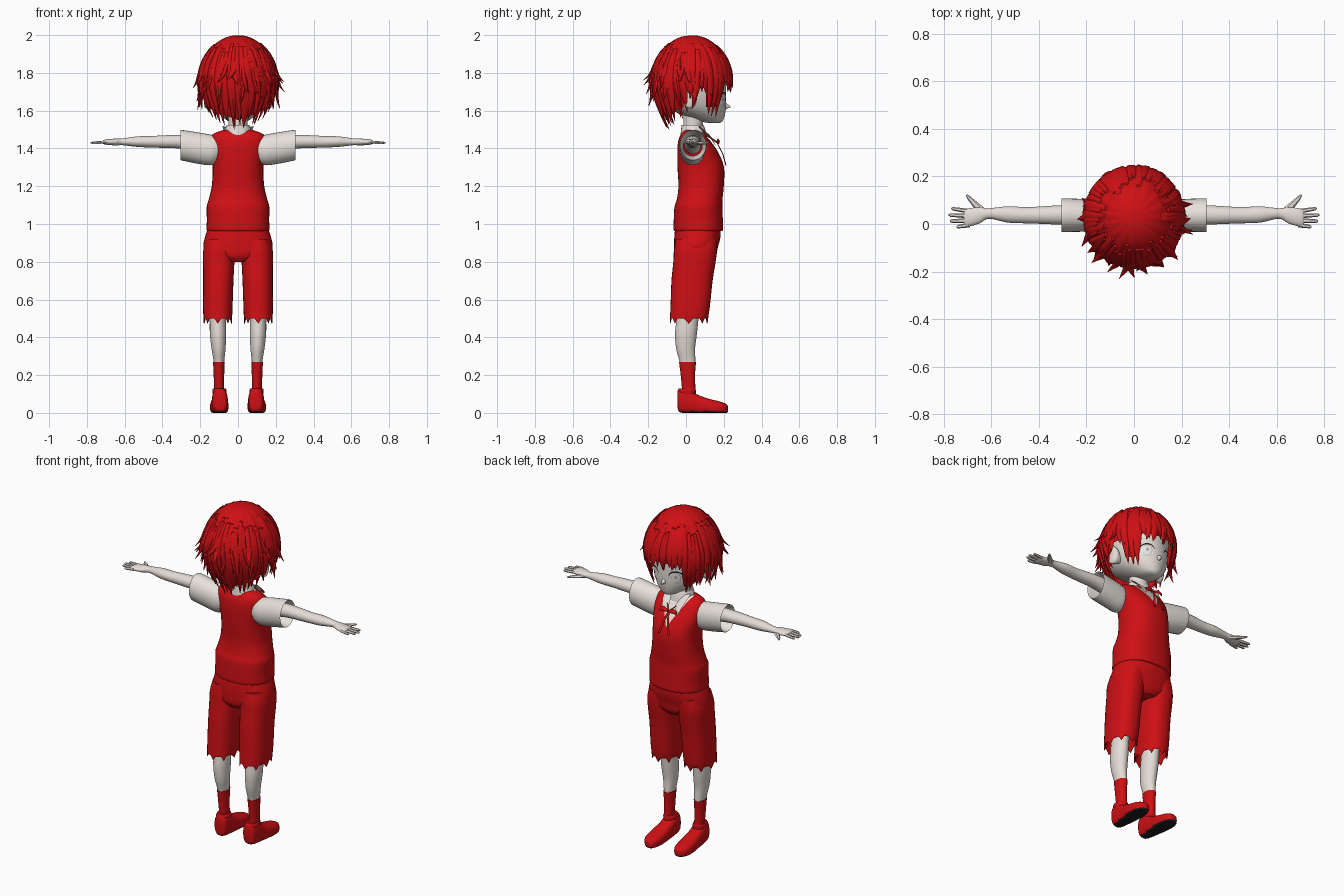
import bpy, bmesh, math, random
from mathutils import Vector
from mathutils.bvhtree import BVHTree

random.seed(4)
if "Cube" in bpy.data.objects:
    bpy.data.objects.remove(bpy.data.objects["Cube"])


def material(name, *rgb):
    m = bpy.data.materials.new(name)
    m.use_nodes = True
    m.diffuse_color = (*rgb, 1)
    bsdf = m.node_tree.nodes["Principled BSDF"]
    bsdf.inputs["Base Color"].default_value = (*rgb, 1)
    bsdf.inputs["Roughness"].default_value = 0.8
    return m


RED = material("red", 0.62, 0.005, 0.007)
SKIN = material("pale skin", 0.78, 0.72, 0.67)
SHIRT = material("off white cloth", 0.8, 0.75, 0.7)
BLACK = material("black", 0.01, 0.01, 0.01)
GREY = material("eye grey", 0.4, 0.38, 0.37)
EYE = material("eye white", 0.85, 0.83, 0.81)


def finish(name, bm, mats, rule=None):
    """Turn a bmesh into a smooth shaded object, colouring faces by a rule."""
    bmesh.ops.recalc_face_normals(bm, faces=bm.faces[:])
    if rule:
        for f in bm.faces:
            f.material_index = rule(f.calc_center_median())
    me = bpy.data.meshes.new(name)
    bm.to_mesh(me)
    bm.free()
    for m in mats:
        me.materials.append(m)
    ob = bpy.data.objects.new(name, me)
    bpy.context.collection.objects.link(ob)
    return ob


def spline(rows, n):
    """Catmull-Rom resampling of station rows."""
    out = []
    for i in range(len(rows) - 1):
        a, b, c, d = (rows[max(0, min(len(rows) - 1, i + k))] for k in (-1, 0, 1, 2))
        for j in range(n):
            t = j / n
            out.append([q + 0.5 * t * (r - p + t * (2*p - 5*q + 4*r - s + t * (3*(q - r) + s - p)))
                        for p, q, r, s in zip(a, b, c, d)])
    return out + [list(rows[-1])]


def bridge(bm, rings, caps=True):
    n = len(rings[0])
    for a, b in zip(rings, rings[1:]):
        for i in range(n):
            bm.faces.new((a[i], a[(i + 1) % n], b[(i + 1) % n], b[i]))
    if caps:
        bm.faces.new(rings[0])
        bm.faces.new(rings[-1])


def loft(rows, axis="z", segs=28, n=4, side=1, caps=True, power=1.0, floor=None, tweak=None):
    """Elliptic sections; rows hold position, two centres and two radii."""
    bm, rings = bmesh.new(), []
    for k, (t, c1, c2, r1, r2) in enumerate(spline(rows, n)):
        ring = []
        for i in range(segs):
            a = math.tau * i / segs
            ca, sa = math.cos(a), math.sin(a)
            u = c1 + r1 * math.copysign(abs(ca) ** power, ca)
            v = c2 + r2 * math.copysign(abs(sa) ** power, sa)
            x, y, z = {"z": (u, v, t), "x": (t, u, v), "y": (u, t, v)}[axis]
            if floor is not None:
                z = max(z, floor)
            if tweak:
                z += tweak(i, z)
            ring.append(bm.verts.new((x * side, y, z)))
        rings.append(ring)
    bridge(bm, rings, caps)
    return bm


def ribbon(bm, pts, widths, thick, across, out):
    """Tapered strip with a six sided section."""
    rings = []
    for p, w in zip(pts, widths):
        h = thick * min(1, w / max(widths) + 0.1)
        rings.append([bm.verts.new(p + across * w * math.cos(i * math.pi / 3)
                                   + out * h * math.sin(i * math.pi / 3)) for i in range(6)])
    bridge(bm, rings)


# Head and neck
head_bm = loft([(1.535, 0, .15, .02, .03), (1.55, 0, .125, .06, .072), (1.6, 0, .07, .115, .14),
                (1.66, 0, .035, .145, .178), (1.72, 0, .03, .155, .182), (1.8, 0, .03, .16, .18),
                (1.88, 0, .03, .13, .14), (1.93, 0, .03, .06, .07)], segs=40)
face = BVHTree.FromBMesh(head_bm)
finish("head", head_bm, [SKIN])
finish("neck", loft([(1.44, 0, .025, .06, .055), (1.5, 0, .035, .05, .05), (1.62, 0, .045, .055, .06)]), [SKIN])
finish("nose", loft([(.19, 0, 1.628, .02, .028), (.215, 0, 1.624, .011, .014), (.236, 0, 1.62, .003, .003)],
                    "y", segs=12), [SKIN])


def patch(name, shape, nu, nv, mat, lift):
    """Thin plate laid on the face; shape maps u, v to x, z."""
    bm, grid = bmesh.new(), []
    for j in range(nv + 1):
        row = []
        for i in range(nu + 1):
            x, z = shape(i / nu, j / nv)
            hit = face.ray_cast(Vector((x, 1, z)), Vector((0, -1, 0)))[0]
            row.append(bm.verts.new((x, hit.y + lift, z)))
        grid.append(row)
    for a, b in zip(grid, grid[1:]):
        for i in range(nu):
            bm.faces.new((a[i], b[i], b[i + 1], a[i + 1]))
    bmesh.ops.remove_doubles(bm, verts=bm.verts[:], dist=1e-5)
    finish(name, bm, [mat])


def disc(cx, cz, rx, rz):
    return lambda u, v: (cx + rx * v * math.cos(math.tau * u), cz + rz * v * math.sin(math.tau * u))


def arc(cx, cz, rx, rz, a0, a1, thick):
    def shape(u, v):
        a = math.radians(a0 + (a1 - a0) * u)
        k = 1 + thick * v * (0.3 + math.sin(math.pi * u))
        return cx + rx * k * math.cos(a), cz + rz * k * math.sin(a)
    return shape


# Eyes, lashes, mouth and ears
for s, tag in ((1, "left"), (-1, "right")):
    x = s * .068
    patch(tag + "_eye_white", disc(x, 1.657, .034, .034), 20, 4, EYE, .002)
    patch(tag + "_iris_ring", arc(x, 1.657, .021, .028, 0, 360, .1), 24, 1, GREY, .004)
    patch(tag + "_pupil", disc(x, 1.66, .007, .01), 12, 1, GREY, .004)
    patch(tag + "_upper_lash", arc(x, 1.657, .035, .033, 15, 165, .2), 16, 1, BLACK, .005)
    patch(tag + "_lower_lash", arc(x, 1.657, .034, .034, 230, 310, .05), 8, 1, GREY, .004)
    finish(tag + "_ear", loft([(.13, .03, 1.655, .02, .035), (.16, .022, 1.662, .033, .052),
                               (.176, .015, 1.668, .03, .05), (.18, .015, 1.668, .015, .03)],
                              "x", segs=16, side=s), [SKIN])
patch("mouth", arc(0, 1.6, .018, .012, 215, 325, .15), 8, 1, GREY, .002)


# Hair cap with a scalloped hairline
def hair_radius(z):
    if z > 1.76:
        return math.sqrt(max(0, 1 - ((z - 1.76) / .24) ** 2))
    return 1 - .5 * ((1.76 - z) / .26) ** 1.6


def hairline(a):
    d = abs(math.degrees((a + math.pi) % math.tau - math.pi))
    if d < 38:
        return 1.705
    if d < 66:
        return 1.58
    if d < 102:
        return 1.68
    return 1.58 - .07 * (d - 102) / 78


def scalp(a, z, grow=1.0, push=0.0):
    r = hair_radius(z) * grow
    return Vector(((.2 * r + push) * math.sin(a), .03 + (.205 * r + push) * math.cos(a), z))


bm, rings, count = bmesh.new(), [], 96
for j in range(1, 17):
    ring = []
    for i in range(count):
        a = math.tau * i / count
        z = 2 - (2 - hairline(a) - .04) * (j / 16) ** 1.7
        ring.append(bm.verts.new(scalp(a, z, 1 + .018 * math.sin(16 * a + 2 * j / 16))))
    rings.append(ring)
bridge(bm, rings, False)
bm.faces.new(rings[0])
finish("hair_cap", bm, [RED])


def lock(bm, a, top, end, width, flare, sway):
    """One pointed hair lock running down the scalp."""
    pts, widths = [], []
    for k in range(11):
        t = k / 10
        pts.append(scalp(a + sway * t * t, top + (end - top) * t, 1.0, .004 + flare * t ** 4))
        widths.append(width * (.35 + .65 * min(1, t * 2)) * (1 - t ** 3) + .001)
    out = Vector((math.sin(a), math.cos(a), 0))
    ribbon(bm, pts, widths, .011, Vector((math.cos(a), -math.sin(a), 0)), out)


bm = bmesh.new()
for i in range(54):
    a = math.tau * (i + random.uniform(-.3, .3)) / 54
    lock(bm, a, random.uniform(1.9, 1.96), hairline(a) + random.uniform(-.02, .025),
         random.uniform(.022, .032), random.uniform(.0, .022), random.uniform(-.15, .15))
finish("hair_locks", bm, [RED])

# Loose tips flicking out at the sides and back
bm = bmesh.new()
for i in range(30):
    a = math.radians(72 + 216 * (i + random.uniform(0, .6)) / 30)
    end = random.uniform(1.6, 1.76)
    lock(bm, a, 1.88, end, random.uniform(.016, .024), random.uniform(.03, .06), random.uniform(-.2, .2))
finish("hair_flicks", bm, [RED])

# Vest with a V neck showing the shirt
bm = loft([(.962, 0, .065, .158, .124), (.972, 0, .065, .167, .131), (1.02, 0, .065, .165, .13),
           (1.09, 0, .066, .166, .127), (1.13, 0, .072, .155, .121), (1.2, 0, .08, .139, .12),
           (1.3, 0, .078, .134, .123), (1.38, 0, .062, .146, .108), (1.44, 0, .044, .15, .085),
           (1.475, 0, .035, .135, .062), (1.497, 0, .03, .08, .04)], segs=40, power=.85)
cuts = [((0, 0, 1.34), (-.14, 0, .075)), ((0, 0, 1.34), (.14, 0, .075)), ((0, .04, 0), (0, 1, 0))]
for co, no in cuts:
    bmesh.ops.bisect_plane(bm, geom=bm.verts[:] + bm.edges[:] + bm.faces[:], plane_co=co, plane_no=no)
finish("vest", bm, [RED, SHIRT], lambda c: int(c.y > .04 and c.z - 1.34 > 1.867 * abs(c.x)))

# Shirt collar and neck ribbon
finish("shirt_collar", loft([(1.465, 0, .04, .085, .07), (1.5, 0, .038, .07, .064), (1.525, 0, .035, .06, .058)],
                            caps=False), [SHIRT])
flaps, bow = bmesh.new(), bmesh.new()
for s in (1, -1):
    out = Vector((0, .8, .6))
    ribbon(flaps, [Vector((s * .06, .075, 1.51)), Vector((s * .045, .125, 1.465)), Vector((s * .05, .158, 1.415))],
           [.025, .03, .004], .004, Vector((s * .9, -.25, .35)), out)
    ribbon(bow, [Vector((0, .165, 1.43)), Vector((s * .03, .172, 1.44)), Vector((s * .055, .168, 1.432))],
           [.006, .014, .01], .006, Vector((0, -.4, .9)), out)
    ribbon(bow, [Vector((0, .165, 1.43)), Vector((s * .016, .195, 1.37)), Vector((s * .032, .212, 1.31))],
           [.005, .007, .007], .003, Vector((1, 0, 0)), out)
    ribbon(bow, [Vector((s * .055, .07, 1.495)), Vector((s * .035, .125, 1.46)), Vector((0, .168, 1.43))],
           [.005, .005, .005], .004, Vector((s * .8, 0, .6)), out)
finish("collar_flaps", flaps, [SHIRT])
finish("neck_bow", bow, [RED])

# Shorts seat
finish("shorts_seat", loft([(.8, 0, .05, .06, .09), (.83, 0, .05, .14, .11), (.87, 0, .052, .182, .115),
                            (.93, 0, .06, .175, .122), (.99, 0, .064, .155, .12)], segs=36, power=.85), [RED])

# Limbs
for s, tag in ((1, "left"), (-1, "right")):
    finish(tag + "_shorts_leg",
           loft([(.62, .107, .015, .055, .075), (.52, .107, .015, .064, .09), (.492, .107, .014, .074, .099),
                 (.56, .107, .022, .078, .104), (.7, .104, .032, .08, .109), (.8, .102, .045, .083, .112),
                 (.86, .1, .05, .084, .114), (.92, .09, .055, .08, .11)], segs=32, side=s, power=.85,
                tweak=lambda i, z: (-.018 if i % 4 == 0 else .008) if z < .51 else 0), [RED])
    finish(tag + "_leg",
           loft([(.2, .101, .01, .026, .036), (.27, .101, .008, .028, .042), (.34, .103, -.002, .037, .05),
                 (.42, .106, 0, .043, .058), (.5, .107, .008, .043, .058), (.62, .107, .015, .05, .06)],
                side=s), [SKIN])
    finish(tag + "_sock",
           loft([(.06, .1, .01, .03, .04), (.12, .1, .014, .026, .036), (.2, .101, .01, .028, .038),
                 (.27, .101, .008, .031, .045)], side=s), [RED])
    finish(tag + "_shoe",
           loft([(-.045, .095, .07, .018, .04), (-.035, .095, .065, .036, .06), (.01, .096, .06, .042, .064),
                 (.06, .097, .045, .044, .052), (.12, .099, .033, .049, .042), (.18, .1, .026, .045, .034),
                 (.212, .098, .022, .028, .026), (.222, .097, .02, .01, .014)],
                "y", side=s, power=.75, floor=0), [RED, BLACK], lambda c: int(c.z < .009))
    finish(tag + "_shoe_rim", loft([(.1, .098, .006, .036, .046), (.118, .098, .004, .038, .048),
                                    (.13, .099, .006, .033, .043)], side=s), [RED])
    finish(tag + "_sleeve",
           loft([(.1, .03, 1.4, .05, .065), (.14, .033, 1.392, .065, .08), (.2, .036, 1.4, .068, .083),
                 (.292, .037, 1.416, .071, .081), (.3, .037, 1.417, .068, .077), (.27, .037, 1.415, .062, .07),
                 (.2, .036, 1.41, .05, .05)], "x", side=s, caps=False), [SHIRT])
    finish(tag + "_arm",
           loft([(.15, .036, 1.42, .045, .05), (.3, .038, 1.435, .041, .037), (.4, .037, 1.436, .036, .033),
                 (.46, .037, 1.435, .034, .03), (.53, .04, 1.436, .034, .028), (.61, .044, 1.435, .022, .018),
                 (.65, .036, 1.434, .034, .018), (.7, .027, 1.434, .038, .014), (.715, .026, 1.433, .03, .008)],
                "x", side=s), [SKIN])
    hand = bmesh.new()
    for y, tip, spread in ((-.004, .745, -.008), (.015, .774, -.003), (.034, .78, .004), (.053, .768, .012)):
        ribbon(hand, [Vector((s * (.69 + (tip - .69) * t), y + spread * t, 1.434 - .004 * t))
                      for t in (0, .5, .9, 1)], [.0105, .009, .0075, .003], .0085,
               Vector((0, 1, 0)), Vector((0, 0, 1)))
    ribbon(hand, [Vector((s * px, py, 1.428)) for px, py in ((.635, .05), (.67, .085), (.692, .108), (.704, .122))],
           [.018, .013, .009, .004], .011, Vector((s * .7, -.7, 0)), Vector((0, 0, 1)))
    finish(tag + "_fingers", hand, [SKIN])

# Smooth shading
bpy.ops.object.select_all(action="DESELECT")
for ob in bpy.context.scene.objects:
    if ob.type == "MESH":
        ob.select_set(True)
        bpy.context.view_layer.objects.active = ob
bpy.ops.object.shade_smooth_by_angle(angle=math.radians(45))
